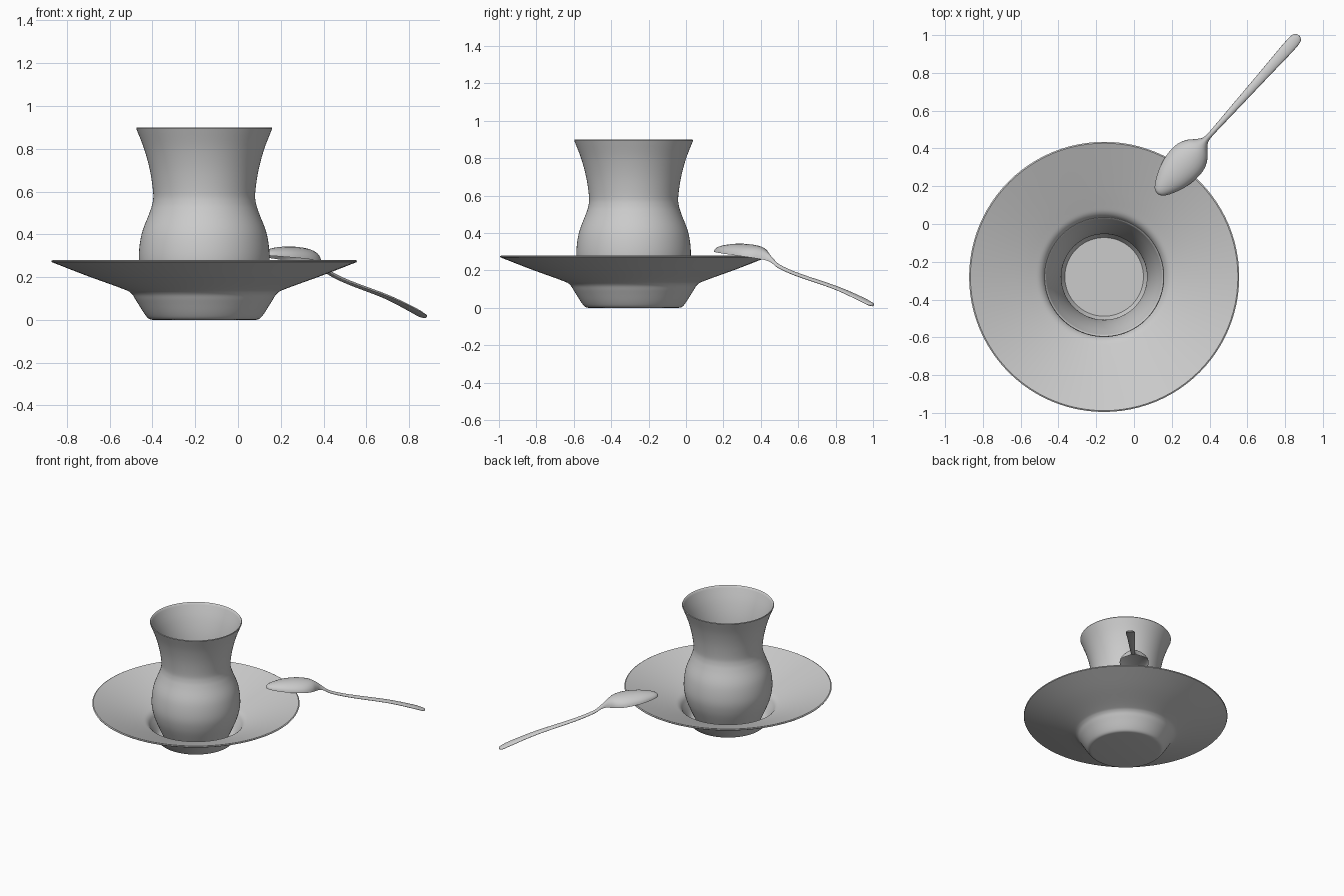
import bpy, bmesh, math
from mathutils import Vector

CX, CY = -0.158, -0.28          # axis shared by glass and saucer
SEG = 96

grey = bpy.data.materials.new("plain_grey")
grey.diffuse_color = (0.6, 0.6, 0.6, 1)


def curve(pts, n=5):
    """Catmull-Rom curve through points of any dimension."""
    out = []
    for i in range(len(pts) - 1):
        p0, p1, p2 = pts[max(i - 1, 0)], pts[i], pts[i + 1]
        p3 = pts[min(i + 2, len(pts) - 1)]
        for k in range(n):
            t = k / n
            out.append(tuple(0.5 * (2 * b + (c - a) * t + (2 * a - 5 * b + 4 * c - d) * t * t
                                    + (3 * b - a - 3 * c + d) * t ** 3)
                             for a, b, c, d in zip(p0, p1, p2, p3)))
    return out + [tuple(pts[-1])]


def finish(name, bm, angle=40):
    bmesh.ops.remove_doubles(bm, verts=bm.verts, dist=1e-5)
    bmesh.ops.recalc_face_normals(bm, faces=bm.faces)
    me = bpy.data.meshes.new(name)
    bm.to_mesh(me)
    bm.free()
    me.materials.append(grey)
    ob = bpy.data.objects.new(name, me)
    bpy.context.collection.objects.link(ob)
    bpy.context.view_layer.objects.active = ob
    ob.select_set(True)
    bpy.ops.object.shade_smooth_by_angle(angle=math.radians(angle))
    ob.select_set(False)
    return ob


def lathe(name, profile):
    bm = bmesh.new()
    vs = [bm.verts.new((r, 0, z)) for r, z in profile]
    es = [bm.edges.new(p) for p in zip(vs, vs[1:])]
    bmesh.ops.spin(bm, geom=vs + es, cent=(0, 0, 0), axis=(0, 0, 1),
                   angle=math.tau, steps=SEG, use_duplicate=False)
    ob = finish(name, bm)
    ob.location = (CX, CY, 0)
    return ob


# saucer: flat foot, flared well, wide sloping rim
under = curve([(0.235, 0.0), (0.258, 0.005), (0.28, 0.03), (0.318, 0.09),
               (0.342, 0.125), (0.385, 0.147), (0.55, 0.207), (0.712, 0.270)])
over = curve([(0.708, 0.280), (0.55, 0.222), (0.39, 0.162), (0.335, 0.137),
              (0.308, 0.098), (0.272, 0.04), (0.25, 0.02), (0.23, 0.016)])
lathe("saucer", [(0, 0)] + under + [(0.715, 0.276)] + over + [(0, 0.016)])

# tea glass: tulip body with thin walls
outer = curve([(0.20, 0.018), (0.222, 0.035), (0.258, 0.11), (0.292, 0.20), (0.306, 0.29),
               (0.293, 0.40), (0.256, 0.50), (0.241, 0.55), (0.239, 0.60), (0.254, 0.70),
               (0.281, 0.80), (0.318, 0.895)])
inner = curve([(0.310, 0.897), (0.271, 0.80), (0.243, 0.70), (0.228, 0.60), (0.230, 0.55),
               (0.245, 0.50), (0.281, 0.40), (0.294, 0.29), (0.280, 0.20), (0.247, 0.12),
               (0.208, 0.05)])
lathe("tea_glass", [(0, 0.018)] + outer + [(0.315, 0.9)] + inner + [(0, 0.05)])

# spoon lying bowl down: stations of distance, half width, crown z, edge z, thickness
stations = curve([
    (0.000, 0.006, 0.308, 0.303, 0.005), (0.012, 0.030, 0.321, 0.303, 0.006),
    (0.050, 0.056, 0.333, 0.300, 0.007), (0.120, 0.086, 0.342, 0.295, 0.008),
    (0.200, 0.101, 0.343, 0.288, 0.008), (0.265, 0.097, 0.337, 0.281, 0.009),
    (0.315, 0.074, 0.326, 0.274, 0.010), (0.350, 0.042, 0.309, 0.268, 0.014),
    (0.380, 0.019, 0.287, 0.262, 0.018), (0.415, 0.014, 0.257, 0.248, 0.020),
    (0.460, 0.014, 0.229, 0.224, 0.020), (0.590, 0.018, 0.186, 0.182, 0.019),
    (0.860, 0.026, 0.117, 0.113, 0.018), (1.035, 0.032, 0.060, 0.056, 0.019),
    (1.100, 0.029, 0.034, 0.031, 0.019), (1.118, 0.018, 0.027, 0.025, 0.018),
    (1.124, 0.004, 0.023, 0.022, 0.014)], 4)
along, side, tip = Vector((0.667, 0.745, 0)), Vector((-0.745, 0.667, 0)), Vector((0.124, 0.161, 0))
bm = bmesh.new()
rings = []
N = 12
for s, w, crown, edge, th in stations:
    ring = []
    for sign in (1, -1):                       # upper skin, then underside
        for k in range(N):
            a = math.pi * k / N
            u, dome = sign * math.cos(a), math.sin(a)
            z = edge + (crown - edge) * dome - th * (0.5 - 0.5 * sign * dome)
            ring.append(bm.verts.new(tip + along * s + side * (u * w) + Vector((0, 0, z))))
    rings.append(ring)
for r0, r1 in zip(rings, rings[1:]):
    for k in range(2 * N):
        j = (k + 1) % (2 * N)
        bm.faces.new((r0[k], r0[j], r1[j], r1[k]))
bm.faces.new(rings[0])
bm.faces.new(rings[-1])
finish("spoon", bm, 60)
